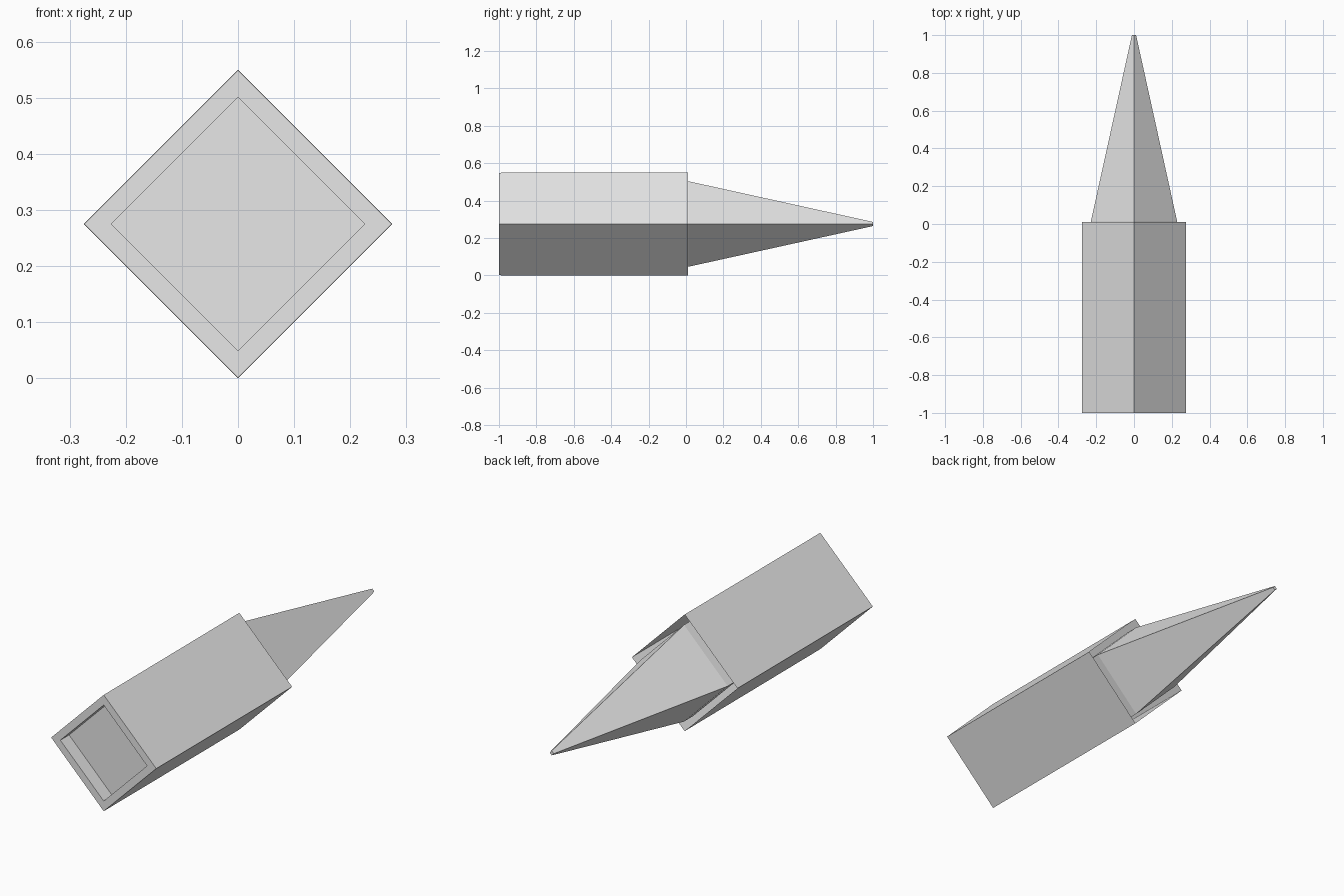
import bpy
import bmesh
from math import cos, sin, pi

default = bpy.data.objects.get("Cube")
if default:
    bpy.data.objects.remove(default, do_unlink=True)

CENTRE_Z = 0.275

grey = bpy.data.materials.new("plain grey")
grey.use_nodes = True
GREY = (0.8, 0.8, 0.8, 1)
grey.diffuse_color = GREY
grey.node_tree.nodes["Principled BSDF"].inputs["Base Color"].default_value = GREY


def diamond_loft(name, sections, close_start=False, close_end=False):
    """Skin a row of diamond sections, each given as (y, radius)."""
    bm = bmesh.new()
    rings = []
    for y, r in sections:
        rings.append([bm.verts.new((r * cos(i * pi / 2), y, CENTRE_Z + r * sin(i * pi / 2)))
                      for i in range(4)])
    for a, b in zip(rings, rings[1:]):
        for i in range(4):
            j = (i + 1) % 4
            bm.faces.new((a[i], a[j], b[j], b[i]))
    if close_start:
        bm.faces.new(rings[0])
    if close_end:
        bm.faces.new(rings[-1])
    bmesh.ops.recalc_face_normals(bm, faces=bm.faces)
    mesh = bpy.data.meshes.new(name)
    bm.to_mesh(mesh)
    bm.free()
    mesh.materials.append(grey)
    obj = bpy.data.objects.new(name, mesh)
    bpy.context.collection.objects.link(obj)
    return obj


# Square sleeve: recessed front panel, front rim, outer walls, open back
diamond_loft("sleeve", [(-0.935, 0.226), (-1, 0.226), (-1, 0.274), (0.01, 0.275)],
             close_start=True)

# Spike with a short straight root seated in the open end of the sleeve
diamond_loft("spike", [(-0.05, 0.228), (0.015, 0.228), (1, 0.011)],
             close_start=True, close_end=True)
